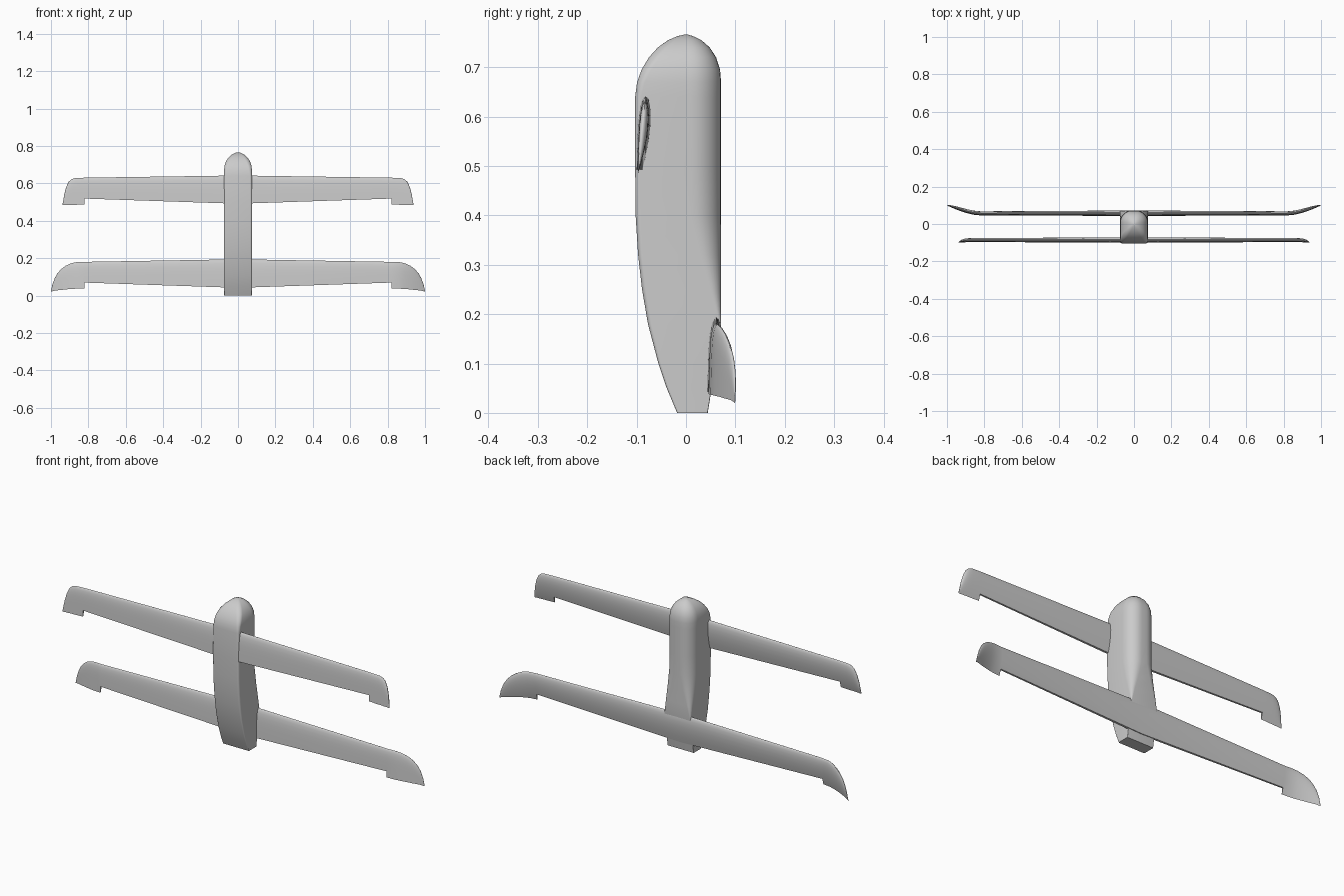
import bpy, bmesh, math

cube = bpy.data.objects.get("Cube")
if cube:
    bpy.data.objects.remove(cube, do_unlink=True)

GREY = (0.6, 0.6, 0.6, 1)
mat = bpy.data.materials.new("light grey")
mat.use_nodes = True
mat.diffuse_color = GREY
mat.node_tree.nodes["Principled BSDF"].inputs["Base Color"].default_value = GREY


def loft(name, rings, angle):
    """Skin a list of equal-length closed rings and cap both ends."""
    bm = bmesh.new()
    loops = [[bm.verts.new(p) for p in ring] for ring in rings]
    n = len(loops[0])
    for a, b in zip(loops, loops[1:]):
        for i in range(n):
            j = (i + 1) % n
            bm.faces.new((a[i], a[j], b[j], b[i]))
    bm.faces.new(loops[0])
    bm.faces.new(loops[-1])
    bmesh.ops.remove_doubles(bm, verts=bm.verts, dist=0.00005)
    bmesh.ops.recalc_face_normals(bm, faces=bm.faces)
    mesh = bpy.data.meshes.new(name)
    bm.to_mesh(mesh)
    bm.free()
    mesh.materials.append(mat)
    obj = bpy.data.objects.new(name, mesh)
    bpy.context.collection.objects.link(obj)
    bpy.ops.object.select_all(action='DESELECT')
    obj.select_set(True)
    bpy.context.view_layer.objects.active = obj
    bpy.ops.object.shade_smooth_by_angle(angle=math.radians(angle))
    return obj


def body_ring(z, front, back, half, r_front, r_back, steps=8):
    """Rounded box section with separate front and back corner radii."""
    ring = []
    corners = ((half, back, r_back, 0), (-half, back, r_back, 90),
               (-half, front, r_front, 180), (half, front, r_front, 270))
    for x, y, r, start in corners:
        cx = x - math.copysign(r, x)
        cy = y - r if y == back else y + r
        for k in range(steps + 1):
            a = math.radians(start + 90 * k / steps)
            ring.append((cx + r * math.cos(a), cy + r * math.sin(a), z))
    return ring


# Fuselage: z, front y, back y, half width, front radius, back radius
BODY = [
    (0.00, -0.018, 0.044, 0.075, 0.004, 0.002),
    (0.05, -0.039, 0.052, 0.075, 0.005, 0.002),
    (0.10, -0.056, 0.060, 0.075, 0.006, 0.002),
    (0.18, -0.077, 0.071, 0.075, 0.008, 0.003),
    (0.25, -0.089, 0.071, 0.075, 0.010, 0.022),
    (0.32, -0.097, 0.071, 0.075, 0.010, 0.042),
    (0.40, -0.102, 0.071, 0.075, 0.010, 0.060),
    (0.50, -0.103, 0.071, 0.075, 0.010, 0.062),
    (0.64, -0.103, 0.071, 0.075, 0.012, 0.062),
    (0.67, -0.099, 0.071, 0.0745, 0.016, 0.062),
    (0.695, -0.090, 0.069, 0.072, 0.020, 0.060),
    (0.72, -0.075, 0.061, 0.063, 0.022, 0.053),
    (0.74, -0.057, 0.048, 0.049, 0.020, 0.042),
    (0.755, -0.036, 0.031, 0.031, 0.015, 0.027),
    (0.763, -0.017, 0.014, 0.015, 0.008, 0.012),
    (0.766, -0.004, 0.004, 0.004, 0.002, 0.003),
]
loft("fuselage", [body_ring(*row) for row in BODY], 40)


# Wings: aerofoil cut short where the control surface is left out
FRACTIONS = [0, 0.01, 0.04, 0.1, 0.2, 0.32, 0.46, 0.62, 0.78, 0.9, 1]
CUT = 0.78


def thickness(f):
    return 0.65 * (0.2969 * f ** 0.5 - 0.126 * f - 0.3516 * f * f
                   + 0.2843 * f ** 3 - 0.1036 * f ** 4)


def wing_ring(x, lead, trail, cut, lift, base_y, base_z):
    chord = lead - trail
    upper, lower = [], []
    for f in FRACTIONS:
        f = min(f, cut)
        z = lead - f * chord
        y = base_y + 0.1 * (z - base_z) + lift
        camber = 0.08 * f * (1 - f)
        upper.append((x, y + chord * (camber + thickness(f)), z))
        lower.append((x, y + chord * (camber - thickness(f)), z))
    return upper + lower[:0:-1]


def wing(name, stations, curl, base_y, base_z):
    """Stations run from centre to tip: x, leading z, trailing z, cut."""
    tip = stations[-1][0]
    half = []
    for x, lead, trail, cut in stations:
        lift = curl * max(0, (x - 0.83) / (tip - 0.83)) ** 1.5
        half.append(wing_ring(x, lead, trail, cut, lift, base_y, base_z))
    mirrored = [[(-x, y, z) for x, y, z in ring] for ring in half[:0:-1]]
    return loft(name, mirrored + half, 35)


wing("front_wing", [
    (0, 0.642, 0.448, CUT), (0.82, 0.630, 0.487, CUT), (0.82, 0.630, 0.487, 1),
    (0.87, 0.628, 0.485, 1), (0.89, 0.622, 0.485, 1), (0.905, 0.609, 0.484, 1),
    (0.918, 0.582, 0.484, 1), (0.928, 0.545, 0.483, 1), (0.938, 0.488, 0.483, 1),
], 0, -0.098, 0.48)

wing("rear_wing", [
    (0, 0.194, -0.002, CUT), (0.82, 0.180, 0.038, CUT), (0.82, 0.180, 0.038, 1),
    (0.86, 0.179, 0.037, 1), (0.89, 0.173, 0.035, 1), (0.92, 0.160, 0.033, 1),
    (0.945, 0.142, 0.030, 1), (0.965, 0.119, 0.028, 1), (0.98, 0.093, 0.026, 1),
    (0.992, 0.060, 0.023, 1), (1.0, 0.026, 0.020, 1),
], 0.055, 0.045, 0.03)
